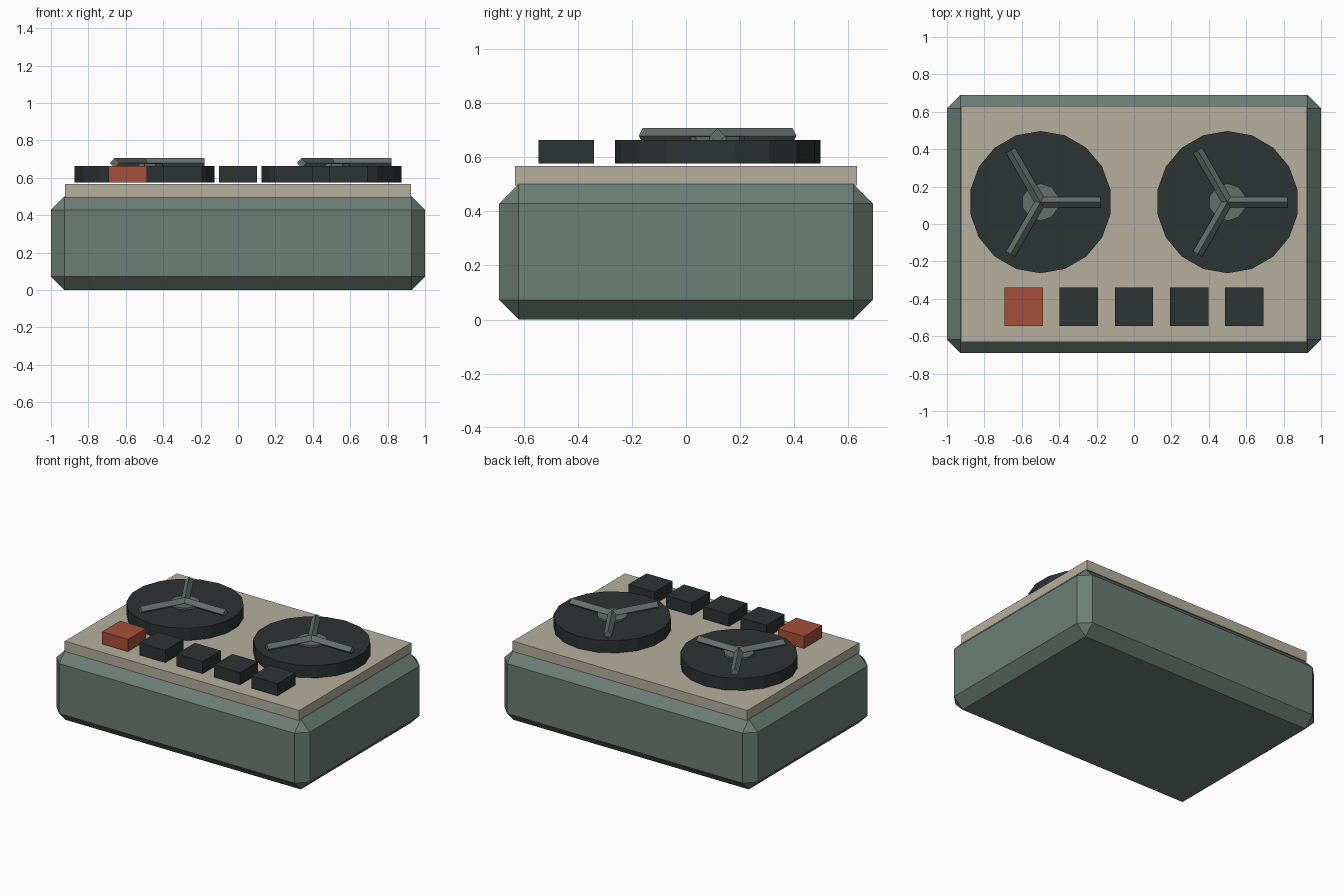
import bpy
from math import pi, cos, sin, radians

if "Cube" in bpy.data.objects:
    bpy.data.objects.remove(bpy.data.objects["Cube"])


def material(name, r, g, b):
    m = bpy.data.materials.new(name)
    m.diffuse_color = (r, g, b, 1)
    m.use_nodes = True
    m.node_tree.nodes["Principled BSDF"].inputs["Base Color"].default_value = m.diffuse_color
    return m


GREEN = material("case_green", 0.15, 0.21, 0.18)
CREAM = material("deck_cream", 0.46, 0.43, 0.34)
BLACK = material("dark_plastic", 0.027, 0.033, 0.033)
RED = material("record_red", 0.38, 0.08, 0.045)
STEEL = material("spoke_grey", 0.13, 0.16, 0.15)


def finish(name, mat):
    ob = bpy.context.object
    ob.name = name
    ob.data.materials.append(mat)
    return ob


def box(name, size, loc, mat):
    bpy.ops.mesh.primitive_cube_add(size=1, location=loc)
    ob = finish(name, mat)
    ob.scale = size
    bpy.ops.object.transform_apply(location=False, rotation=False, scale=True)
    return ob


def cylinder(name, sides, radius, depth, loc, mat, rot=(0, 0, 0)):
    bpy.ops.mesh.primitive_cylinder_add(vertices=sides, radius=radius, depth=depth,
                                        location=loc, rotation=rot)
    return finish(name, mat)


# Chamfered case
case = box("case", (2.0, 1.38, 0.5), (0, 0, 0.25), GREEN)
bevel = case.modifiers.new("chamfer", 'BEVEL')
bevel.width = 0.072
bevel.segments = 1

# Deck plate
box("deck_plate", (1.85, 1.264, 0.072), (0, 0, 0.531), CREAM)

# Two reels, each with a hub and three diamond-section spokes
SPOKE = 0.32
for side, x in (("left", -0.5), ("right", 0.5)):
    y = 0.117
    cylinder(side + "_reel", 18, 0.38, 0.087, (x, y, 0.6195), BLACK)
    cylinder(side + "_hub", 10, 0.1, 0.08, (x, y, 0.636), STEEL)
    for i in range(3):
        a = radians(120 * i)
        cylinder(f"{side}_spoke_{i + 1}", 4, 0.028, SPOKE,
                 (x + cos(a) * SPOKE / 2, y + sin(a) * SPOKE / 2, 0.679),
                 STEEL, (0, pi / 2, a))

# Row of keys, the first one red
for i in range(5):
    box(f"key_{i + 1}", (0.205, 0.205, 0.087), (0.295 * (i - 2), -0.442, 0.6195),
        RED if i == 0 else BLACK)
